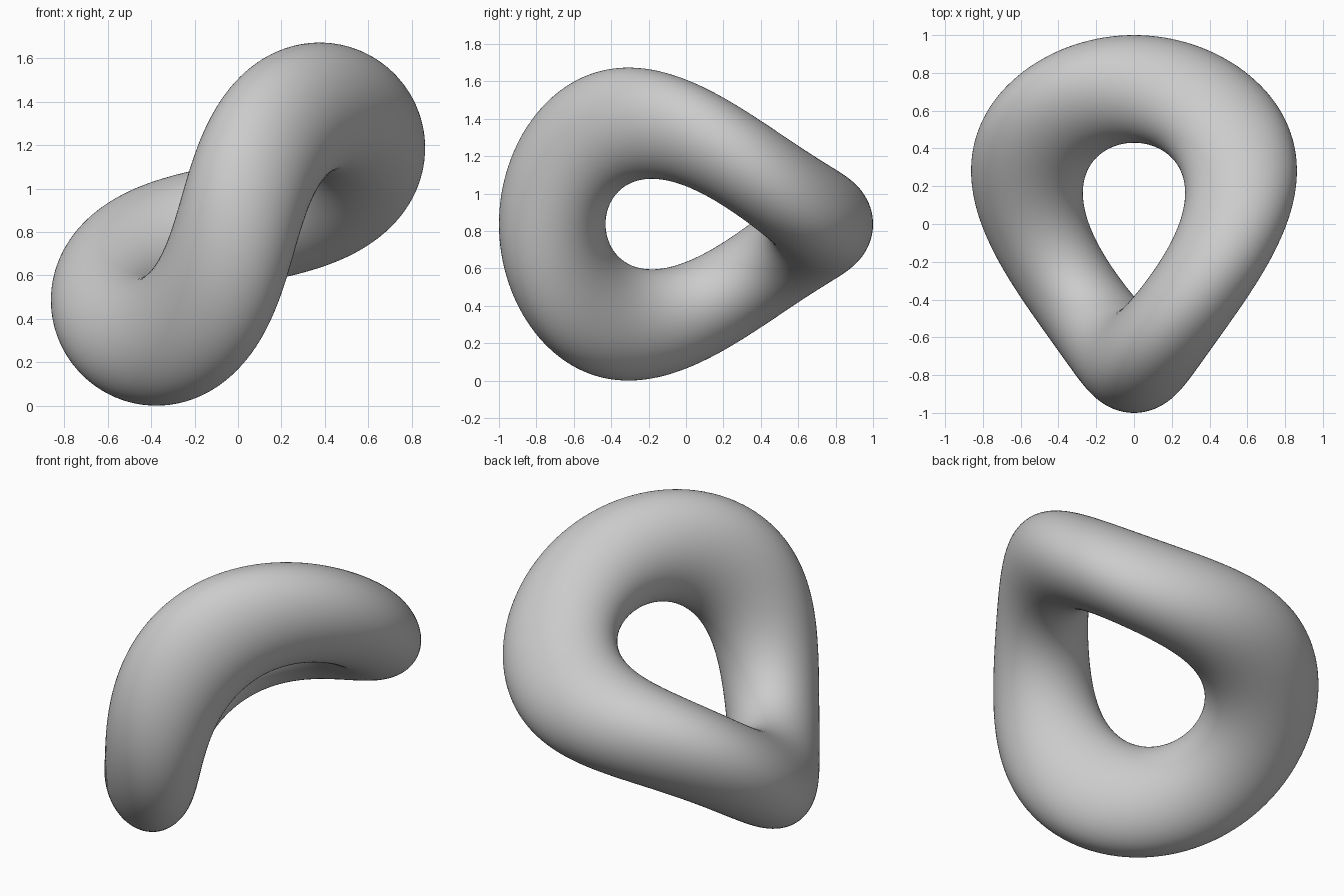
import bpy
import math
from mathutils import Matrix

cube = bpy.data.objects.get("Cube")
if cube:
    bpy.data.objects.remove(cube, do_unlink=True)

MAJOR, MINOR = 0.715, 0.285   # ring and tube radius
TWIST = 0.75                  # radians of turn per unit of depth

# Plain grey
grey = bpy.data.materials.new("plain_grey")
grey.use_nodes = True
colour = (0.6, 0.6, 0.6, 1.0)
grey.diffuse_color = colour
grey.node_tree.nodes["Principled BSDF"].inputs["Base Color"].default_value = colour

# Ring lying flat
bpy.ops.mesh.primitive_torus_add(
    major_radius=MAJOR, minor_radius=MINOR,
    major_segments=160, minor_segments=80, location=(0, 0, 0))
ring = bpy.context.object
ring.name = ring.data.name = "twisted_ring"
mesh = ring.data
mesh.materials.append(grey)

# Twist around the depth axis: flat at the back, steep at the front
for v in mesh.vertices:
    angle = TWIST * (1 - v.co.y)
    v.co = Matrix.Rotation(-angle, 3, 'Y') @ v.co

# Stand it on the ground
mesh.transform(Matrix.Translation((0, 0, -min(v.co.z for v in mesh.vertices))))
mesh.update()

bpy.ops.object.shade_smooth_by_angle(angle=math.radians(60))
